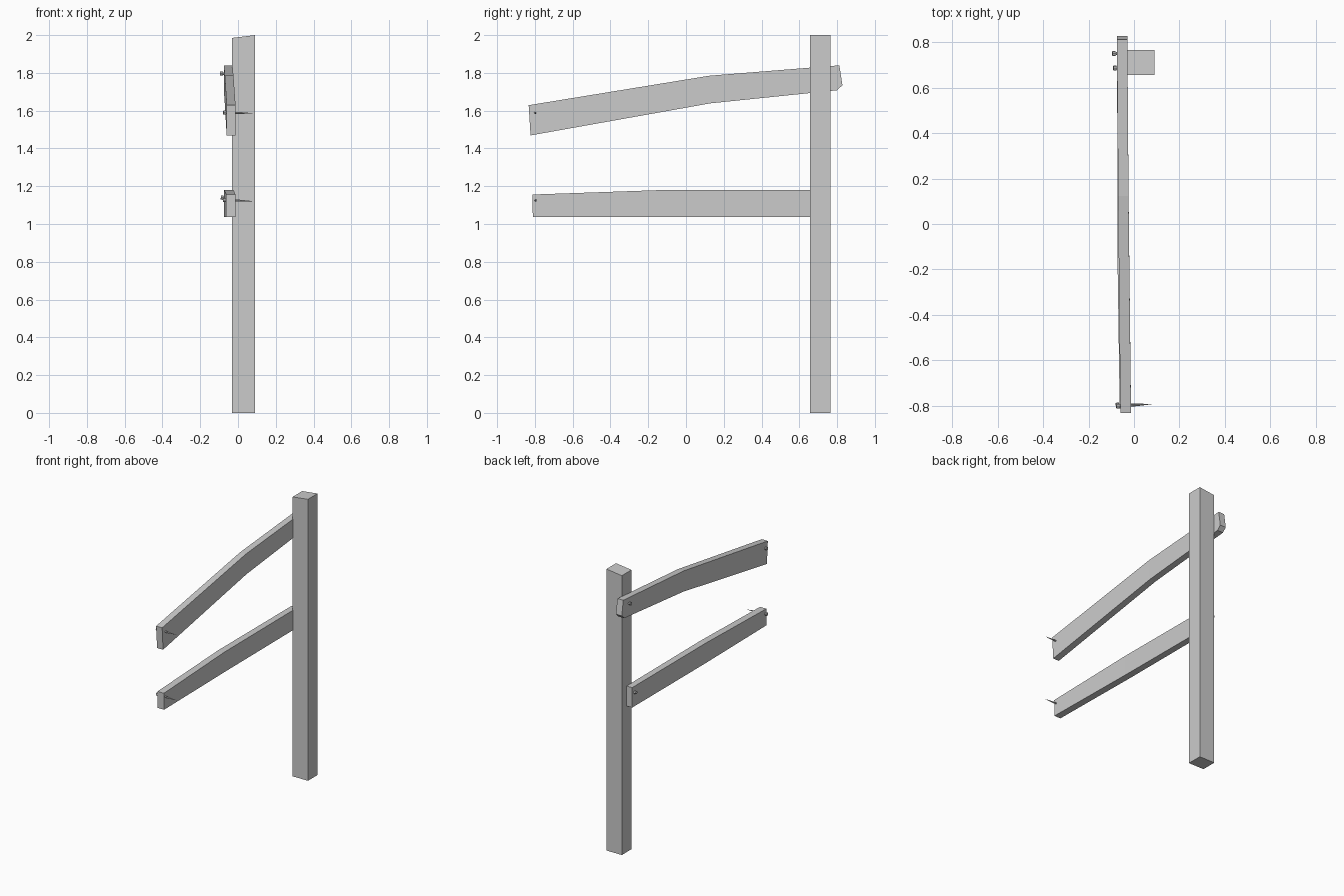
import bpy, bmesh
from mathutils import Vector

if "Cube" in bpy.data.objects:
    bpy.data.objects.remove(bpy.data.objects["Cube"])


def make(name, bm):
    bmesh.ops.recalc_face_normals(bm, faces=bm.faces)
    me = bpy.data.meshes.new(name)
    bm.to_mesh(me)
    bm.free()
    ob = bpy.data.objects.new(name, me)
    bpy.context.collection.objects.link(ob)
    return ob


def loft(name, rings):
    """Skin a list of equal-length point rings and cap both ends."""
    bm = bmesh.new()
    loops = [[bm.verts.new(p) for p in r] for r in rings]
    n = len(loops[0])
    for a, b in zip(loops, loops[1:]):
        for i in range(n):
            j = (i + 1) % n
            bm.faces.new((a[i], a[j], b[j], b[i]))
    bm.faces.new(loops[0])
    bm.faces.new(loops[-1])
    return make(name, bm)


def rail(name, stations):
    # station: y top, z top, y bottom, z bottom, outer x, inner x
    loft(name, [[(x0, yt, zt), (x1, yt, zt), (x1, yb, zb), (x0, yb, zb)]
                for yt, zt, yb, zb, x0, x1 in stations])


def nail(name, head, tip):
    # flat round head with a long shaft tapering to a point
    head, tip = Vector(head), Vector(tip)
    axis = tip - head
    rot = axis.to_track_quat('Z', 'Y').to_matrix().to_4x4()
    bm = bmesh.new()
    for r1, r2, z0, z1 in ((0.011, 0.011, 0, 0.014),
                           (0.007, 0.005, 0.014, 0.09),
                           (0.005, 0.0005, 0.09, axis.length)):
        part = bmesh.ops.create_cone(bm, cap_ends=True, segments=8,
                                     radius1=r1, radius2=r2, depth=z1 - z0)
        bmesh.ops.translate(bm, verts=part['verts'], vec=(0, 0, (z0 + z1) / 2))
    bmesh.ops.transform(bm, matrix=rot, verts=bm.verts)
    bmesh.ops.translate(bm, verts=bm.verts, vec=head)
    make(name, bm)


# Upright post with a slanted top
px0, px1, py0, py1 = -0.031, 0.09, 0.657, 0.765
loft("post", [
    [(px0, py0, 0), (px1, py0, 0), (px1, py1, 0), (px0, py1, 0)],
    [(px0, py0, 1.985), (px1, py0, 2), (px1, py1, 2), (px0, py1, 1.985)]])

# Bent upper rail with a clipped lower back corner
rail("upper_rail", [
    (-0.833, 1.629, -0.823, 1.469, -0.060, -0.013),
    (0.124, 1.785, 0.130, 1.639, -0.070, -0.024),
    (0.800, 1.839, 0.800, 1.708, -0.075, -0.029),
    (0.812, 1.840, 0.828, 1.735, -0.075, -0.029)])

# Lower rail, tapering toward the front
rail("lower_rail", [
    (-0.813, 1.156, -0.811, 1.038, -0.063, -0.013),
    (-0.120, 1.180, -0.120, 1.038, -0.073, -0.024),
    (0.710, 1.180, 0.710, 1.038, -0.074, -0.029)])

# Nails: two protruding at the free ends, two driven into the post
nail("upper_front_nail", (-0.078, -0.802, 1.590), (0.078, -0.793, 1.586))
nail("lower_front_nail", (-0.080, -0.798, 1.127), (0.075, -0.793, 1.121))
nail("upper_post_nail", (-0.095, 0.750, 1.797), (0.065, 0.752, 1.780))
nail("lower_post_nail", (-0.091, 0.686, 1.140), (0.065, 0.688, 1.130))
